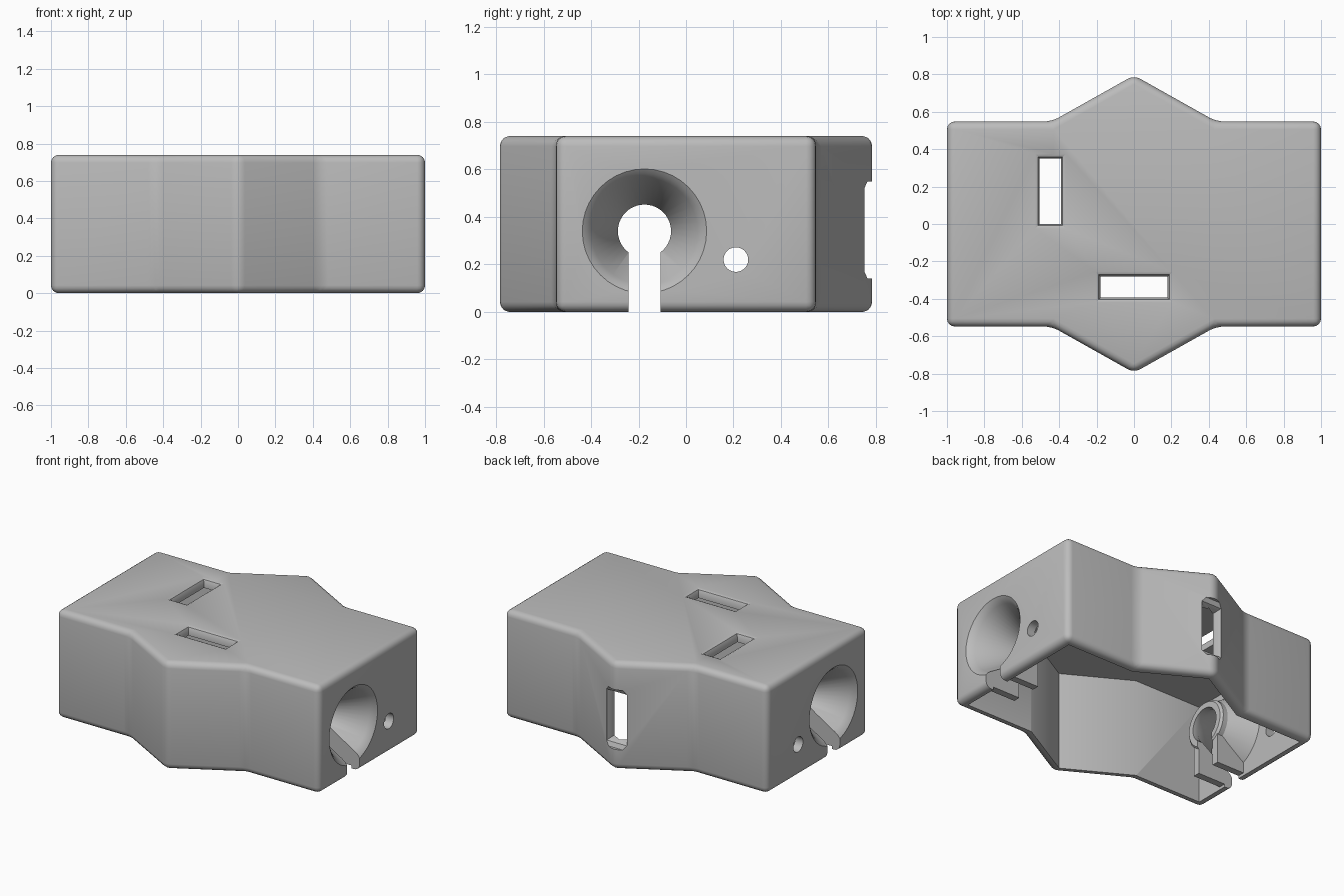
import bpy, bmesh, math

cube = bpy.data.objects.get("Cube")
if cube:
    bpy.data.objects.remove(cube)

grey = bpy.data.materials.new("plain grey")
grey.use_nodes = True
GREY = (0.5, 0.5, 0.5, 1)
grey.diffuse_color = GREY
grey.node_tree.nodes["Principled BSDF"].inputs["Base Color"].default_value = GREY

HEIGHT = 0.74
WALL = 0.06
BORE_Y, BORE_Z = -0.175, 0.34


def loft(name, rings):
    """Closed solid through a list of equal-length point rings."""
    bm = bmesh.new()
    loops = [[bm.verts.new(p) for p in ring] for ring in rings]
    n = len(loops[0])
    for a, b in zip(loops, loops[1:]):
        for i in range(n):
            j = (i + 1) % n
            bm.faces.new((a[i], a[j], b[j], b[i]))
    bm.faces.new(loops[0])
    bm.faces.new(loops[-1])
    bmesh.ops.recalc_face_normals(bm, faces=bm.faces)
    mesh = bpy.data.meshes.new(name)
    bm.to_mesh(mesh)
    bm.free()
    mesh.materials.append(grey)
    ob = bpy.data.objects.new(name, mesh)
    bpy.context.collection.objects.link(ob)
    return ob


def outline(inset, z):
    """Pointed plan outline of the housing, moved inward by inset."""
    side = [(1 - inset, 0.548 - inset), (0.44 - 0.26 * inset, 0.548 - inset)]
    half = side + [(0, 0.795 - 1.145 * inset)] + [(-x, y) for x, y in side[::-1]]
    return [(x, y, z) for x, y in half + [(-x, -y) for x, y in half]]


def turned(name, side, y, z, profile, n=40):
    """Round solid along x from (x, radius) pairs."""
    angles = [2 * math.pi * i / n for i in range(n)]
    return loft(name, [[(side * x, y + r * math.cos(a), z + r * math.sin(a))
                        for a in angles] for x, r in profile])


def box(name, lo, hi):
    return loft(name, [[(lo[0], lo[1], z), (hi[0], lo[1], z),
                        (hi[0], hi[1], z), (lo[0], hi[1], z)] for z in (lo[2], hi[2])])


def flared_slot(name, axis, centre, half, flare):
    """Rectangular cutter that widens at the outer surface."""
    rings = []
    for depth, grow in ((-0.25, 0), (-flare, 0), (-flare * 0.3, flare * 0.35),
                        (0, flare), (0.1, flare)):
        ring = []
        for su, sv in ((-1, -1), (1, -1), (1, 1), (-1, 1)):
            p = [su * (half[0] + grow), sv * (half[1] + grow)]
            p.insert(axis, depth)
            ring.append([c + d for c, d in zip(centre, p)])
        rings.append(ring)
    return loft(name, rings)


def combine(ob, tool, operation):
    tool.hide_render = True
    mod = ob.modifiers.new(tool.name, 'BOOLEAN')
    mod.object, mod.operation, mod.solver = tool, operation, 'EXACT'
    tools.append(tool)


tools = []

# Rounded outer housing
housing = loft("housing", [outline(0, 0), outline(0, HEIGHT)])
bevel = housing.modifiers.new("rounding", 'BEVEL')
bevel.width, bevel.segments = 0.042, 4
bevel.limit_method, bevel.angle_limit = 'ANGLE', math.radians(20)

# Hollow interior, open underneath
combine(housing, loft("cavity", [outline(WALL, -0.1), outline(WALL, HEIGHT - WALL)]),
        'DIFFERENCE')

# Funnel collars with flanges inside both ends
for s in (1, -1):
    combine(housing, turned("collar", s, BORE_Y, BORE_Z,
            [(0.72, 0.15), (0.735, 0.165), (0.77, 0.165), (0.96, 0.285)]), 'UNION')
    xs = sorted((s * 0.73, s * 0.965))
    combine(housing, box("flange", (xs[0], BORE_Y - 0.115, 0.02),
                         (xs[1], BORE_Y + 0.115, 0.26)), 'UNION')

# Funnel bores, bottom clip gaps and pin holes in both ends
for s in (1, -1):
    combine(housing, turned("funnel_bore", s, BORE_Y, BORE_Z,
            [(0.6, 0.112), (0.76, 0.112), (0.96, 0.225), (0.985, 0.243),
             (1.0, 0.262), (1.05, 0.33)]), 'DIFFERENCE')
    xs = sorted((s * 0.6, s * 1.1))
    combine(housing, box("clip_gap", (xs[0], BORE_Y - 0.067, -0.1),
                         (xs[1], BORE_Y + 0.067, 0.3)), 'DIFFERENCE')
    combine(housing, turned("pin_hole", s, 0.21, 0.22,
            [(0.85, 0.052), (1.1, 0.052)], 24), 'DIFFERENCE')

# Flared slots in the top and the back ridge
combine(housing, flared_slot("top_slot_long", 2, (-0.447, 0.175, HEIGHT),
                             (0.057, 0.175), 0.025), 'DIFFERENCE')
combine(housing, flared_slot("top_slot_wide", 2, (0, -0.337, HEIGHT),
                             (0.18, 0.057), 0.025), 'DIFFERENCE')
combine(housing, flared_slot("back_slot", 1, (0, 0.765, 0.345),
                             (0.06, 0.16), 0.045), 'DIFFERENCE')

# Bake the shape and drop the cutters
deps = bpy.context.evaluated_depsgraph_get()
mesh = bpy.data.meshes.new_from_object(housing.evaluated_get(deps))
housing.modifiers.clear()
housing.data = mesh
mesh.materials.clear()
mesh.materials.append(grey)
mesh.polygons.foreach_set("material_index", [0] * len(mesh.polygons))
for tool in tools:
    bpy.data.objects.remove(tool)

bpy.ops.object.select_all(action='DESELECT')
housing.select_set(True)
bpy.context.view_layer.objects.active = housing
bpy.ops.object.shade_smooth_by_angle(angle=math.radians(30))
